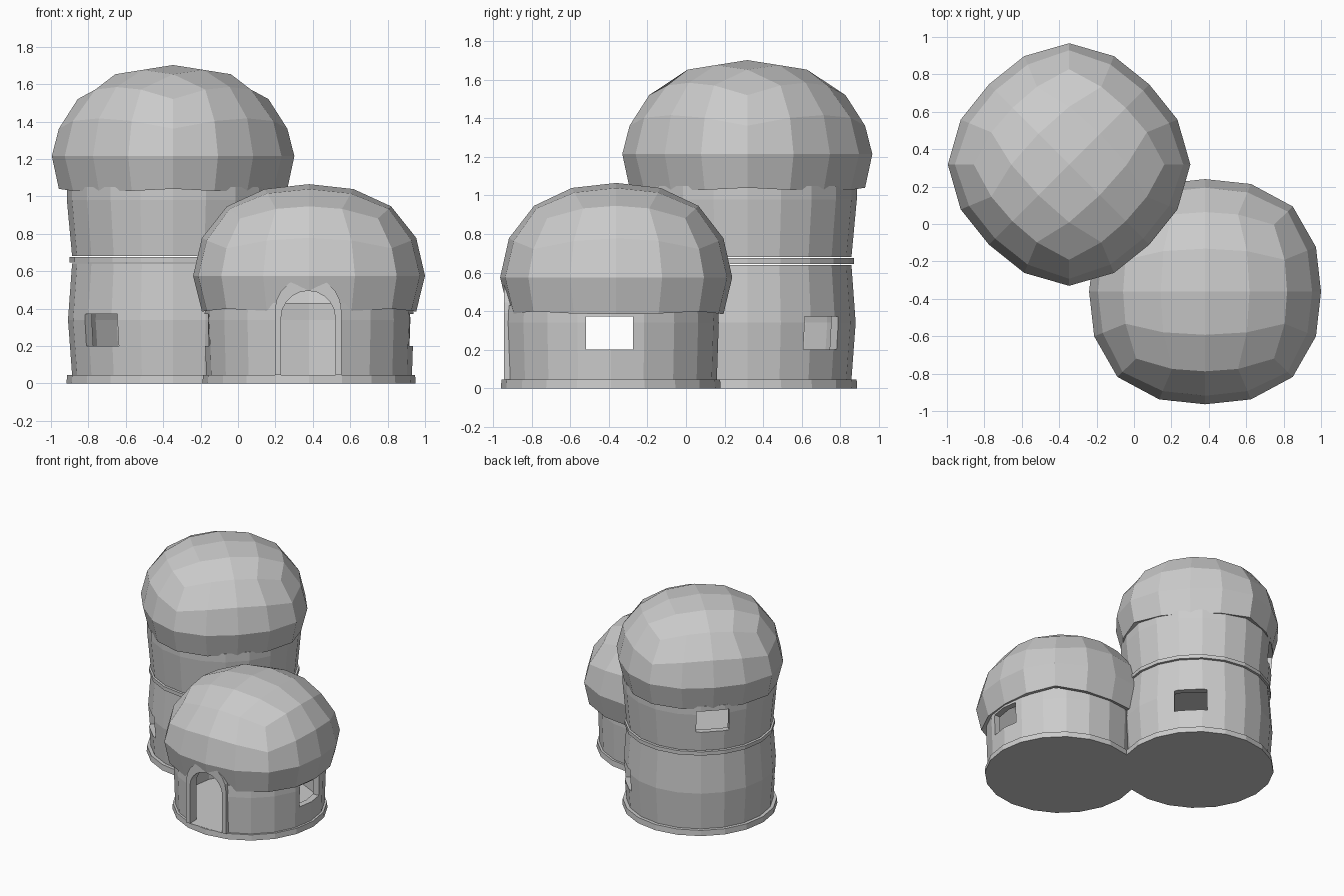
import bpy, bmesh, math
from mathutils import Matrix, Vector

if "Cube" in bpy.data.objects:
    bpy.data.objects.remove(bpy.data.objects["Cube"])

A = (-0.347, 0.318)   # tall rear tower
B = (0.38, -0.39)     # low front room
SIDES = 20


def add_object(name, bm):
    bm.normal_update()
    bmesh.ops.recalc_face_normals(bm, faces=bm.faces[:])
    mesh = bpy.data.meshes.new(name)
    bm.to_mesh(mesh)
    bm.free()
    ob = bpy.data.objects.new(name, mesh)
    bpy.context.scene.collection.objects.link(ob)
    return ob


def lathe(name, centre, profile, closed=False):
    """Spin (radius, z) points; open profiles are capped at both ends."""
    bm = bmesh.new()
    rings = []
    for r, z in profile:
        rings.append([bm.verts.new((centre[0] + r * math.cos(2 * math.pi * i / SIDES),
                                    centre[1] + r * math.sin(2 * math.pi * i / SIDES), z))
                      for i in range(SIDES)])
    pairs = list(zip(rings, rings[1:]))
    if closed:
        pairs.append((rings[-1], rings[0]))
    else:
        bm.faces.new(rings[0])
        bm.faces.new(rings[-1])
    for lo, hi in pairs:
        for i in range(SIDES):
            j = (i + 1) % SIDES
            bm.faces.new((lo[i], lo[j], hi[j], hi[i]))
    return add_object(name, bm)


def wall(name, centre, outer, thick=0.05):
    inner = [(r - thick, z) for r, z in reversed(outer)]
    return lathe(name, centre, outer + inner, closed=True)


def dome(name, centre, z, scale, turn):
    """Rounded cube cap (slightly squarish), open underneath, with shell thickness."""
    bm = bmesh.new()
    bmesh.ops.create_cube(bm, size=2)
    bmesh.ops.subdivide_edges(bm, edges=bm.edges[:], cuts=3, use_grid_fill=True)
    bmesh.ops.delete(bm, geom=[v for v in bm.verts if v.co.z < -0.6], context='VERTS')
    for v in bm.verts:
        rim = v.co.z < -0.3
        p = Vector([math.tan(c * math.pi / 4) for c in v.co]).normalized()
        corner = 2 * p.x * p.y / max(p.x ** 2 + p.y ** 2, 1e-6)
        bulge = 1 + 0.07 * corner ** 2 * (1 - abs(p.z))
        p.x *= bulge
        p.y *= bulge
        p.z = 0.3 * p.z - 0.275 if rim else p.z * (1 + 0.35 * abs(p.z) * (1 - abs(p.z)))
        v.co = p
    bm.transform(Matrix.Translation((*centre, z)) @ Matrix.Diagonal((*scale, 1))
                 @ Matrix.Rotation(turn, 4, 'Z'))
    ob = add_object(name, bm)
    mod = ob.modifiers.new("shell", 'SOLIDIFY')
    mod.thickness = 0.045
    mod.offset = -1
    return ob


def arch(name, half, spring, z0, y0, y1, x=0.375):
    """Extruded doorway outline."""
    pts = [(half, z0)] + [(half * math.cos(math.pi * i / 10), spring + half * math.sin(math.pi * i / 10))
                          for i in range(11)] + [(-half, z0)]
    bm = bmesh.new()
    f = bm.faces.new([bm.verts.new((x + px, y0, pz)) for px, pz in pts])
    ext = bmesh.ops.extrude_face_region(bm, geom=[f], use_keep_orig=True)
    for v in [g for g in ext['geom'] if isinstance(g, bmesh.types.BMVert)]:
        v.co.y = y1
    return add_object(name, bm)


def window_cutter(centre, degrees, z0, z1, width=0.245):
    bm = bmesh.new()
    bmesh.ops.create_cube(bm, size=1)
    bm.transform(Matrix.Translation((*centre, (z0 + z1) / 2))
                 @ Matrix.Rotation(math.radians(degrees), 4, 'Z')
                 @ Matrix.Translation((0.55, 0, 0))
                 @ Matrix.Diagonal((0.3, width, z1 - z0, 1)))
    ob = add_object("window_cutter", bm)
    ob.hide_render = True
    return ob


def cut(ob, cutters):
    for c in cutters:
        mod = ob.modifiers.new("opening", 'BOOLEAN')
        mod.operation = 'DIFFERENCE'
        mod.solver = 'EXACT'
        mod.object = c


# Base plinths
for label, c in (("tower", A), ("room", B)):
    lathe(label + "_base", c, [(0.57, 0), (0.567, 0.045)])

# Walls, bulging slightly
tower_lower = wall("tower_lower_wall", A, [(0.54, 0.045), (0.562, 0.34), (0.54, 0.64)])
lathe("tower_floor_band", A, [(0.553, 0.645), (0.553, 0.675)])
tower_upper = wall("tower_upper_wall", A, [(0.54, 0.68), (0.568, 0.98), (0.568, 1.05)])
room_wall = wall("room_wall", B, [(0.55, 0.045), (0.56, 0.34), (0.555, 0.43)])

# Domes
dome("tower_dome", A, 1.215, (0.606, 0.606, 0.487), math.pi / 4)
room_dome = dome("room_dome", (0.38, -0.362), 0.575, (0.62, 0.602, 0.49), 0)

# Arched door surround and opening
door_frame = arch("door_frame", 0.178, 0.39, 0.045, -0.945, -0.86)
door_cutter = arch("door_cutter", 0.145, 0.35, 0.046, -1.1, -0.7)
door_cutter.hide_render = True

# Openings
cut(tower_lower, [window_cutter(A, -135, 0.2, 0.372), window_cutter(A, 45, 0.2, 0.372)])
cut(tower_upper, [window_cutter(A, 135, 0.835, 1.01)])
side_windows = [window_cutter((B[0], -0.397), a, 0.2, 0.372) for a in (0, 180)]
cut(room_wall, side_windows + [door_cutter])
cut(room_dome, [door_cutter])
cut(door_frame, [door_cutter])

# Bake modifiers and drop the cutters
bpy.context.view_layer.update()
deps = bpy.context.evaluated_depsgraph_get()
baked = {ob: bpy.data.meshes.new_from_object(ob.evaluated_get(deps))
         for ob in bpy.data.objects if ob.modifiers}
for ob, mesh in baked.items():
    ob.modifiers.clear()
    ob.data = mesh
for ob in [o for o in bpy.data.objects if o.hide_render]:
    bpy.data.objects.remove(ob)
